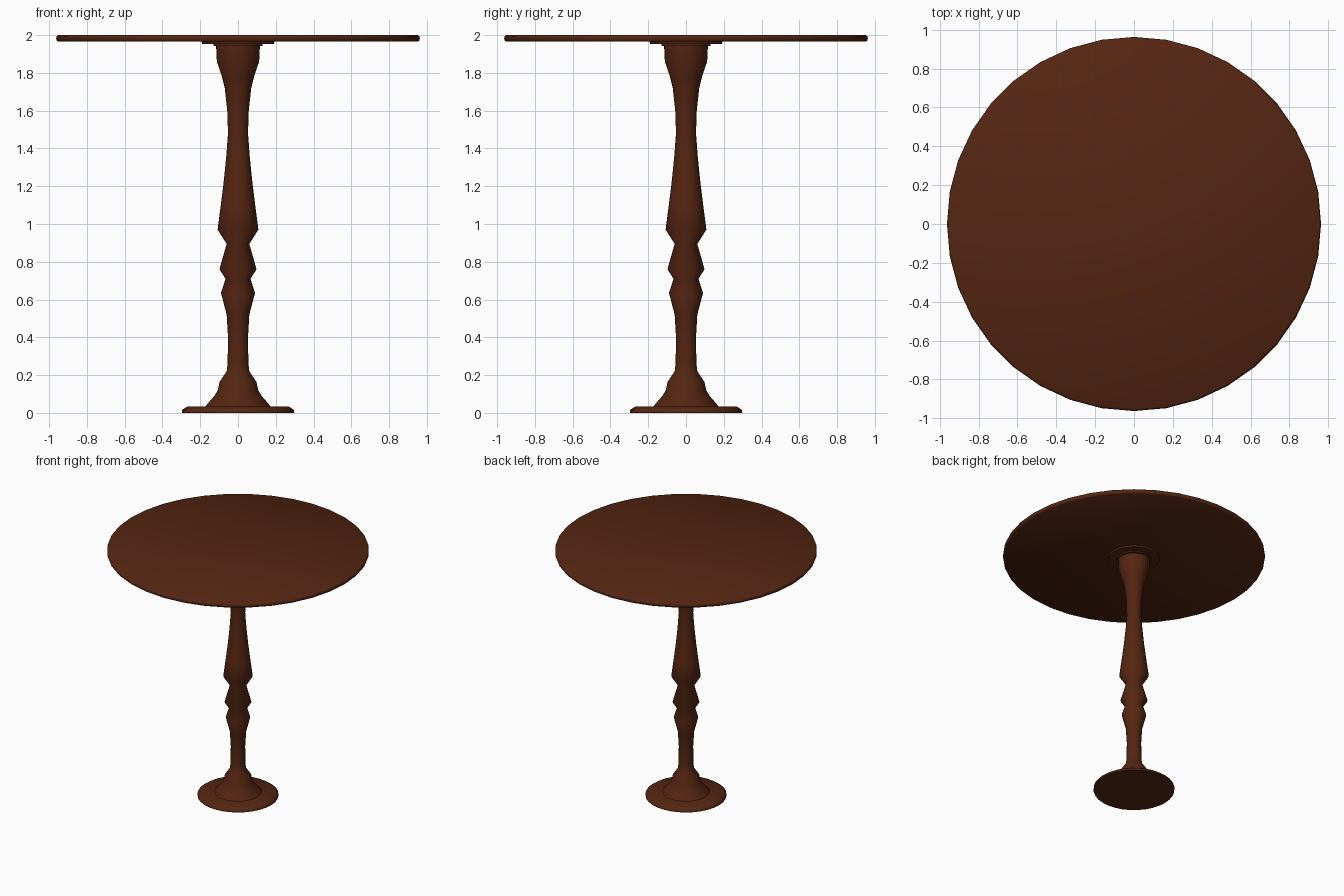
import bpy, bmesh, math

if "Cube" in bpy.data.objects:
    bpy.data.objects.remove(bpy.data.objects["Cube"])

wood = bpy.data.materials.new("dark_wood")
wood.diffuse_color = (0.09, 0.019, 0.006, 1)
wood.use_nodes = True
wood.node_tree.nodes["Principled BSDF"].inputs["Base Color"].default_value = wood.diffuse_color


def lathe(name, profile, sides, angle):
    """Spin a closed-ended (radius, z) profile around the z axis."""
    bm = bmesh.new()
    rings = [[bm.verts.new((r * math.cos(2 * math.pi * i / sides),
                            r * math.sin(2 * math.pi * i / sides), z))
              for i in range(sides)] for r, z in profile]
    for a, b in zip(rings, rings[1:]):
        for i in range(sides):
            j = (i + 1) % sides
            bm.faces.new((a[i], a[j], b[j], b[i]))
    bm.faces.new(rings[0][::-1])
    bm.faces.new(rings[-1])
    mesh = bpy.data.meshes.new(name)
    bm.to_mesh(mesh)
    bm.free()
    obj = bpy.data.objects.new(name, mesh)
    bpy.context.collection.objects.link(obj)
    mesh.materials.append(wood)
    bpy.ops.object.select_all(action='DESELECT')
    obj.select_set(True)
    bpy.context.view_layer.objects.active = obj
    bpy.ops.object.shade_smooth_by_angle(angle=math.radians(angle))
    return obj


# Round top with softened edge
lathe("table_top", [(0.952, 1.965), (0.96, 1.971), (0.963, 1.983),
                    (0.96, 1.994), (0.952, 2.0)], 36, 50)

# Thin stepped mounting plate under the top
lathe("mounting_plate", [(0.13, 1.942), (0.13, 1.953), (0.19, 1.953),
                         (0.193, 1.966)], 32, 40)

# Turned column
lathe("column", [(0.175, 0.03), (0.16, 0.05), (0.125, 0.09), (0.107, 0.12),
                 (0.097, 0.165), (0.06, 0.22), (0.055, 0.26), (0.053, 0.4),
                 (0.06, 0.52), (0.09, 0.635), (0.066, 0.71), (0.098, 0.76),
                 (0.06, 0.895), (0.108, 0.97), (0.091, 1.1), (0.075, 1.23),
                 (0.062, 1.36), (0.053, 1.48), (0.057, 1.6), (0.07, 1.72),
                 (0.085, 1.78), (0.112, 1.86), (0.116, 1.945)], 32, 60)

# Flat round foot with chamfered rim
lathe("base", [(0.297, 0.0), (0.297, 0.015), (0.27, 0.033)], 32, 60)
